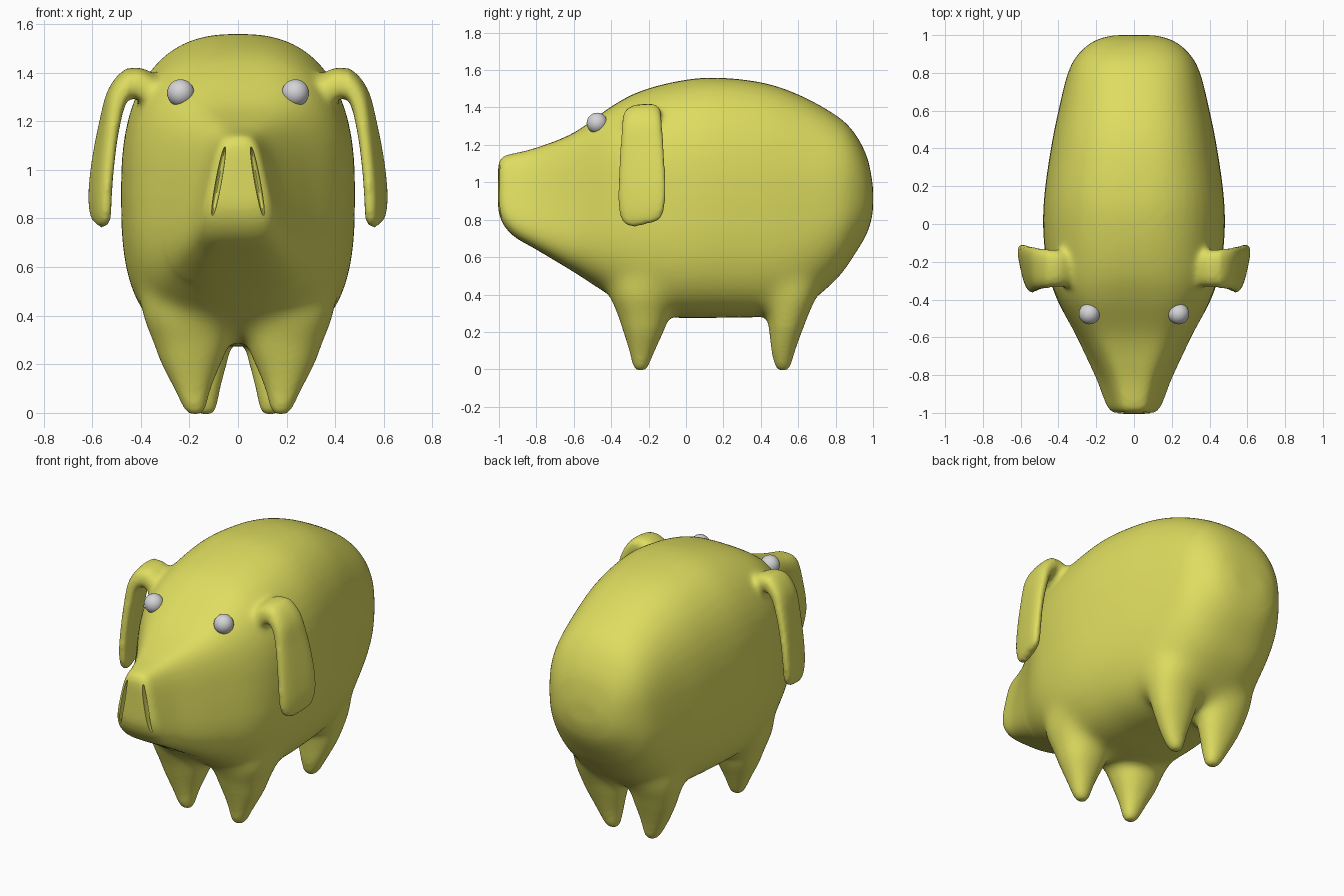
import bpy, bmesh, math
from mathutils import Vector

if "Cube" in bpy.data.objects:
    bpy.data.objects.remove(bpy.data.objects["Cube"])


def material(name, rgb):
    m = bpy.data.materials.new(name)
    m.diffuse_color = (*rgb, 1)
    m.use_nodes = True
    m.node_tree.nodes["Principled BSDF"].inputs["Base Color"].default_value = m.diffuse_color
    return m


SKIN = material("olive yellow", (0.73, 0.72, 0.115))
EYE = material("light grey", (0.66, 0.66, 0.68))


def spline(rows, steps=6):
    """Catmull-Rom interpolation of parameter rows."""
    out, n = [], len(rows)
    for i in range(n - 1):
        p = [rows[max(0, min(n - 1, i + k))] for k in (-1, 0, 1, 2)]
        for s in range(steps):
            t = s / steps
            out.append([0.5 * (2 * b + (c - a) * t + (2 * a - 5 * b + 4 * c - d) * t * t
                               + (3 * b - a - 3 * c + d) * t ** 3)
                        for a, b, c, d in zip(*p)])
    return out + [list(rows[-1])]


def oval(top, bottom=None, count=48):
    """Unit superellipse points, with its own exponent above and below."""
    pts = []
    for i in range(count):
        c, s = (f(2 * math.pi * i / count) for f in (math.cos, math.sin))
        n = top if s > 0 or bottom is None else bottom
        pts.append((math.copysign(abs(c) ** (2 / n), c), math.copysign(abs(s) ** (2 / n), s)))
    return pts


def loft(name, rings):
    bm = bmesh.new()
    vr = [[bm.verts.new(p) for p in r] for r in rings]
    for a, b in zip(vr, vr[1:]):
        for i in range(len(a)):
            j = (i + 1) % len(a)
            bm.faces.new((a[i], a[j], b[j], b[i]))
    bm.faces.new(vr[0])
    bm.faces.new(vr[-1])
    bmesh.ops.recalc_face_normals(bm, faces=bm.faces)
    me = bpy.data.meshes.new(name)
    bm.to_mesh(me)
    bm.free()
    ob = bpy.data.objects.new(name, me)
    bpy.context.collection.objects.link(ob)
    return ob


def select(objs):
    bpy.ops.object.select_all(action='DESELECT')
    for o in objs:
        o.select_set(True)
    bpy.context.view_layer.objects.active = objs[0]


def blend(objs, voxel, iterations, weight, extra):
    """Fuse parts with a voxel remesh, soften lightly, then melt the joints chosen by weight."""
    select(objs)
    bpy.ops.object.join()
    ob = objs[0]
    r = ob.modifiers.new("fuse", 'REMESH')
    r.mode, r.voxel_size = 'VOXEL', voxel
    s = ob.modifiers.new("soften", 'SMOOTH')
    s.factor, s.iterations = 0.5, iterations
    bpy.ops.object.convert(target='MESH')
    g = ob.vertex_groups.new(name="joint")
    for v in ob.data.vertices:
        w = weight(v.co)
        if w > 0:
            g.add([v.index], min(w, 1), 'REPLACE')
    s = ob.modifiers.new("melt", 'SMOOTH')
    s.factor, s.iterations, s.vertex_group = 0.5, extra, "joint"
    bpy.ops.object.convert(target='MESH')
    ob.vertex_groups.clear()
    return ob


# Body and head: y, bottom, top, half width, top and bottom exponents, taper to the top
SECTIONS = [
    (-1.005, 0.85, 1.10, 0.09, 4.5, 4.0, 0.28), (-0.98, 0.78, 1.14, 0.118, 4.5, 4.0, 0.34),
    (-0.92, 0.71, 1.155, 0.14, 4.5, 4.0, 0.34), (-0.80, 0.64, 1.185, 0.185, 4.5, 4.0, 0.28),
    (-0.60, 0.52, 1.265, 0.29, 4.0, 3.5, 0.14), (-0.40, 0.39, 1.405, 0.405, 3.2, 3.0, 0.05),
    (-0.25, 0.31, 1.485, 0.455, 2.7, 3.0, 0.0), (-0.05, 0.275, 1.54, 0.48, 2.5, 3.0, 0.0),
    (0.15, 0.275, 1.56, 0.475, 2.5, 3.0, 0.0), (0.40, 0.28, 1.535, 0.44, 2.5, 3.0, 0.0),
    (0.60, 0.32, 1.47, 0.40, 2.5, 2.9, 0.0), (0.80, 0.475, 1.36, 0.35, 2.5, 2.7, 0.0),
    (0.90, 0.61, 1.265, 0.295, 2.5, 2.5, 0.0), (0.97, 0.73, 1.13, 0.21, 2.4, 2.4, 0.0),
    (1.0, 0.84, 0.98, 0.11, 2.2, 2.2, 0.0)]
rings = []
for y, zb, zt, w, n, nb, tp in spline(SECTIONS):
    rings.append([(w * u * (1 - tp * v), y, (zb + zt) / 2 + v * (zt - zb) / 2) for u, v in oval(n, nb)])
body = loft("pig_body", rings)

# Legs: z, inner x, outer x, front y, back y
FRONT_LEG = [(-0.012, 0.15, 0.20, -0.265, -0.22), (0.008, 0.133, 0.22, -0.283, -0.202),
             (0.1, 0.11, 0.265, -0.305, -0.165), (0.2, 0.07, 0.315, -0.335, -0.12),
             (0.3, 0.03, 0.355, -0.37, -0.08), (0.42, 0.02, 0.40, -0.41, -0.03),
             (0.6, 0.05, 0.40, -0.34, 0.0)]
BACK_LEG = [(-0.012, 0.105, 0.155, 0.495, 0.54), (0.008, 0.088, 0.178, 0.477, 0.558),
            (0.1, 0.07, 0.23, 0.455, 0.585), (0.2, 0.045, 0.28, 0.445, 0.62),
            (0.3, 0.02, 0.32, 0.425, 0.66), (0.42, 0.02, 0.35, 0.38, 0.705),
            (0.6, 0.05, 0.35, 0.34, 0.66)]


def leg(rows, side):
    return loft("leg", [[(side * ((a + b) / 2 + u * (b - a) / 2), (c + d) / 2 + v * (d - c) / 2, z)
                         for u, v in oval(2.2, count=32)] for z, a, b, c, d in spline(rows)])


legs = [leg(rows, side) for rows in (FRONT_LEG, BACK_LEG) for side in (-1, 1)]
body = blend([body] + legs, 0.016, 12,
             lambda p: min((p.z - 0.22) / 0.14, (0.78 - p.z) / 0.2) if p.y > -0.6 else 0, 70)

# Drooping ears: x, z, half width along y, half thickness, tilt
EAR = [(0.27, 1.26, 0.09, 0.06, 0.0), (0.37, 1.335, 0.098, 0.06, 0.0),
       (0.43, 1.365, 0.10, 0.056, 0.0), (0.495, 1.305, 0.107, 0.043, 0.06),
       (0.53, 1.18, 0.116, 0.036, 0.14), (0.555, 1.03, 0.125, 0.034, 0.20),
       (0.567, 0.90, 0.126, 0.034, 0.22), (0.567, 0.82, 0.112, 0.032, 0.22),
       (0.566, 0.785, 0.085, 0.024, 0.22), (0.565, 0.772, 0.04, 0.012, 0.22)]


def ear(side):
    rows = spline(EAR)
    rings = []
    for i, (x, z, w, t, tilt) in enumerate(rows):
        a, b = rows[max(i - 1, 0)], rows[min(i + 1, len(rows) - 1)]
        d = Vector((b[0] - a[0], b[1] - a[1])).normalized()
        ring = []
        for u, v in oval(2.8, count=32):
            off = v * t + u * w * tilt
            ring.append((side * (x - d.y * off), -0.236 + u * w, z + d.x * off + u * 0.012))
        rings.append(ring)
    return loft("ear", rings)


def ear_root(p):
    d = Vector((abs(p.x) - 0.38, p.y + 0.236, p.z - 1.38)).length
    return (0.22 - d) / 0.1 if abs(p.x) < 0.45 else 0


body = blend([body, ear(-1), ear(1)], 0.0125, 6, ear_root, 30)
body.data.materials.clear()
body.data.materials.append(SKIN)

# Slit nostrils cut into the snout
cutters = []
for side in (-1, 1):
    bpy.ops.mesh.primitive_uv_sphere_add(segments=24, ring_count=16, location=(side * 0.08, -0.995, 0.95),
                                         rotation=(0, -side * 0.18, 0))
    cutter = bpy.context.object
    cutter.name = "nostril_cutter"
    cutter.scale = (0.012, 0.038, 0.148)
    cutter.hide_render = True
    cutter.data.materials.append(SKIN)
    m = body.modifiers.new("nostril", 'BOOLEAN')
    m.operation, m.object, m.solver = 'DIFFERENCE', cutter, 'EXACT'
    cutters.append(cutter)
select([body])
bpy.ops.object.convert(target='MESH')
for c in cutters:
    bpy.data.objects.remove(c)
select([body])
bpy.ops.object.shade_smooth_by_angle(angle=math.radians(45))

# Bead eyes on the brow
for side, label in ((-1, "left"), (1, "right")):
    bpy.ops.mesh.primitive_uv_sphere_add(segments=32, ring_count=16, radius=0.056,
                                         location=(side * 0.236, -0.475, 1.316))
    bpy.context.object.name = label + "_eye"
    bpy.context.object.data.materials.append(EYE)
    bpy.ops.object.shade_smooth()
